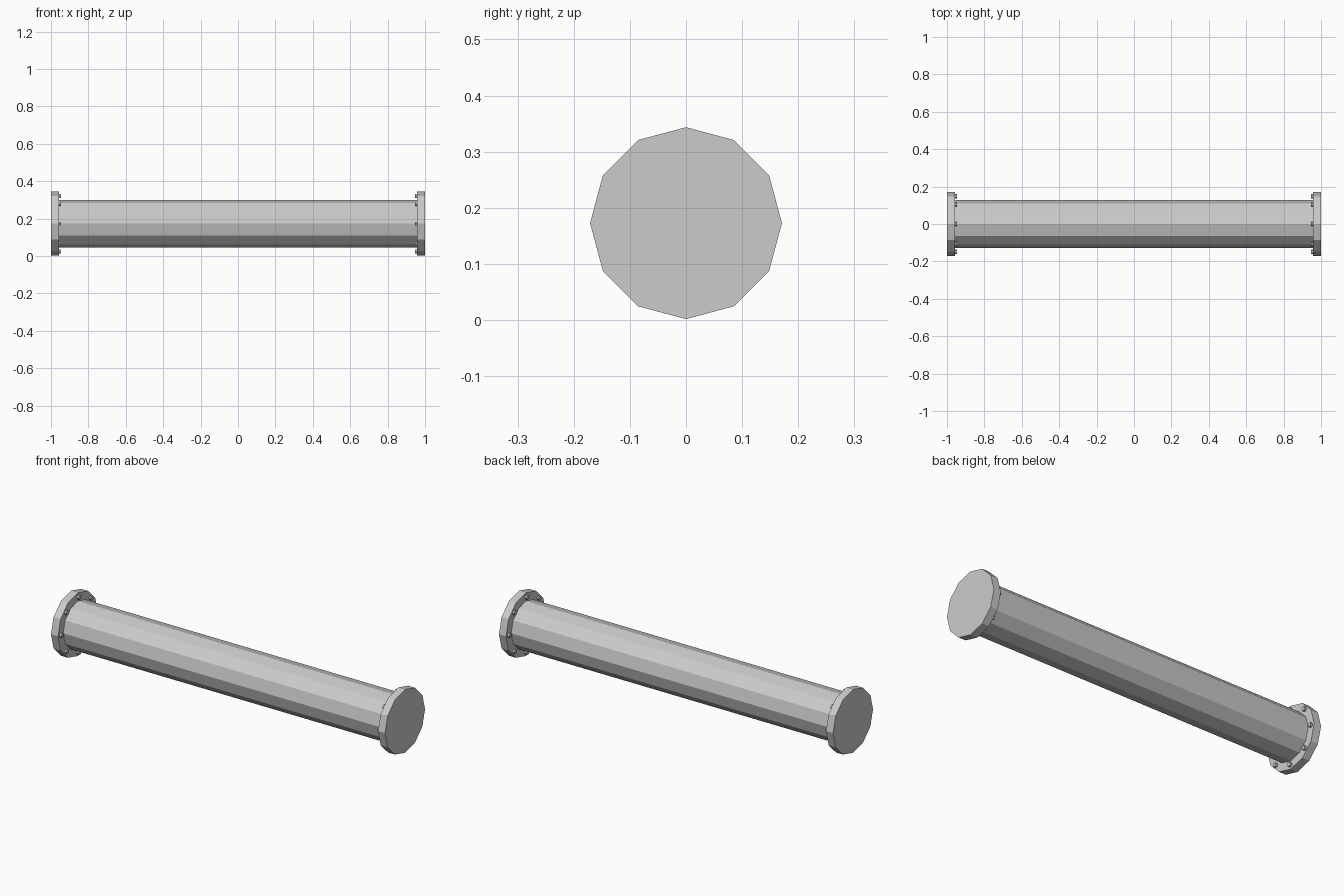
import bpy
from math import pi, sin, cos

if "Cube" in bpy.data.objects:
    bpy.data.objects.remove(bpy.data.objects["Cube"])

CENTRE_Z = 0.1725
FLANGE_R = 0.171
FLANGE_T = 0.042


def cylinder_x(name, sides, radius, x0, x1, y=0.0, z=CENTRE_Z):
    """Flat-faced prism lying along the x axis."""
    bpy.ops.mesh.primitive_cylinder_add(
        vertices=sides, radius=radius, depth=abs(x1 - x0),
        location=((x0 + x1) / 2, y, z), rotation=(0, pi / 2, 0))
    obj = bpy.context.object
    obj.name = name
    return obj


# Main pipe
cylinder_x("pipe", 12, 0.127, -1 + FLANGE_T, 1 - FLANGE_T)

for side, label in ((-1, "left"), (1, "right")):
    # End flange
    inner = side * (1 - FLANGE_T)
    cylinder_x(f"{label}_flange", 12, FLANGE_R, side, inner)

    # Ring of bolt heads on the inner face of the flange
    for i in range(8):
        a = i * pi / 4
        cylinder_x(f"{label}_bolt_{i + 1}", 6, 0.012,
                   inner + side * 0.005, inner - side * 0.012,
                   0.149 * cos(a), CENTRE_Z + 0.149 * sin(a))
